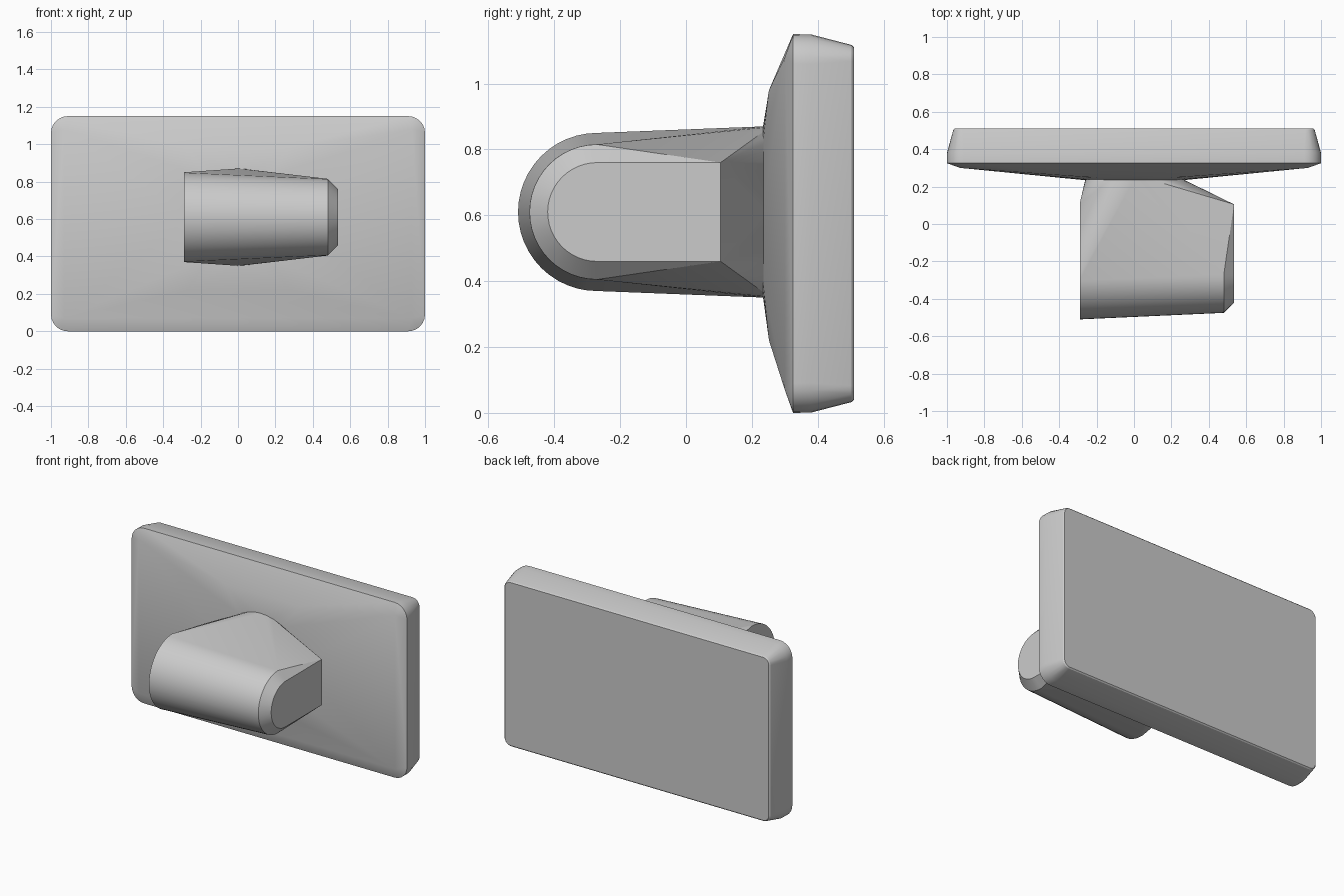
import bpy, bmesh, math

if "Cube" in bpy.data.objects:
    bpy.data.objects.remove(bpy.data.objects["Cube"], do_unlink=True)

grey = bpy.data.materials.new("light grey")
grey.use_nodes = True
COL = (0.6, 0.6, 0.6, 1)
grey.diffuse_color = COL
grey.node_tree.nodes["Principled BSDF"].inputs["Base Color"].default_value = COL


def hull(name, points, angle):
    """Convex solid around the given points."""
    bm = bmesh.new()
    for p in points:
        bm.verts.new(p)
    res = bmesh.ops.convex_hull(bm, input=bm.verts[:])
    loose = {g for g in res["geom_interior"] + res["geom_unused"]
             if isinstance(g, bmesh.types.BMVert) and not g.link_faces}
    bmesh.ops.delete(bm, geom=list(loose), context='VERTS')
    bmesh.ops.dissolve_limit(bm, angle_limit=math.radians(0.3),
                             verts=bm.verts[:], edges=bm.edges[:])
    bmesh.ops.recalc_face_normals(bm, faces=bm.faces[:])
    me = bpy.data.meshes.new(name)
    bm.to_mesh(me)
    bm.free()
    me.materials.append(grey)
    ob = bpy.data.objects.new(name, me)
    bpy.context.collection.objects.link(ob)
    bpy.ops.object.select_all(action='DESELECT')
    ob.select_set(True)
    bpy.context.view_layer.objects.active = ob
    bpy.ops.object.shade_smooth_by_angle(angle=math.radians(angle))
    return ob


def rounded_rect(y, hx, hz, r, cz=0.575, n=6):
    """Rounded rectangle facing y."""
    pts = []
    for sx, sz in ((1, 1), (-1, 1), (-1, -1), (1, -1)):
        for i in range(n + 1):
            a = math.pi / 2 * i / n
            pts.append((sx * (hx - r + r * math.cos(a)), y,
                        cz + sz * (hz - r + r * math.sin(a))))
    return pts


def circle(y, r, cz=0.61, n=40):
    return [(r * math.cos(2 * math.pi * i / n), y,
             cz + r * math.sin(2 * math.pi * i / n)) for i in range(n)]


def half_round(x, r, cy=-0.27, cz=0.61, n=24):
    """Half circle facing x, bulging to the front."""
    return [(x, cy - r * math.sin(math.pi * i / n),
             cz + r * math.cos(math.pi * i / n)) for i in range(n + 1)]


# Wide plate: back edge, rim, then a shallow faceted front
plate = rounded_rect(0.51, 0.958, 0.535, 0.04)
plate += rounded_rect(0.503, 0.966, 0.542, 0.05)
plate += rounded_rect(0.38, 1.0, 0.574, 0.09)
plate += rounded_rect(0.325, 1.0, 0.575, 0.09)
for sx in (-1, 1):
    for sz in (-1, 1):
        plate.append((sx * 0.93, 0.30, 0.575 + sz * 0.505))
        plate.append((sx * 0.27, 0.252, 0.60 + sz * 0.38))
plate += circle(0.234, 0.26)
hull("back_plate", plate, 25)

# Stem: round neck blending into a tapering sideways barrel
stem = circle(0.24, 0.26)
stem += half_round(-0.29, 0.24)
stem += half_round(0.48, 0.205)
stem += half_round(0.535, 0.15)
for sz in (-1, 1):
    stem.append((0.535, 0.105, 0.61 + sz * 0.15))
    stem.append((-0.29, 0.11, 0.61 + sz * 0.17))
hull("stem_barrel", stem, 25)
